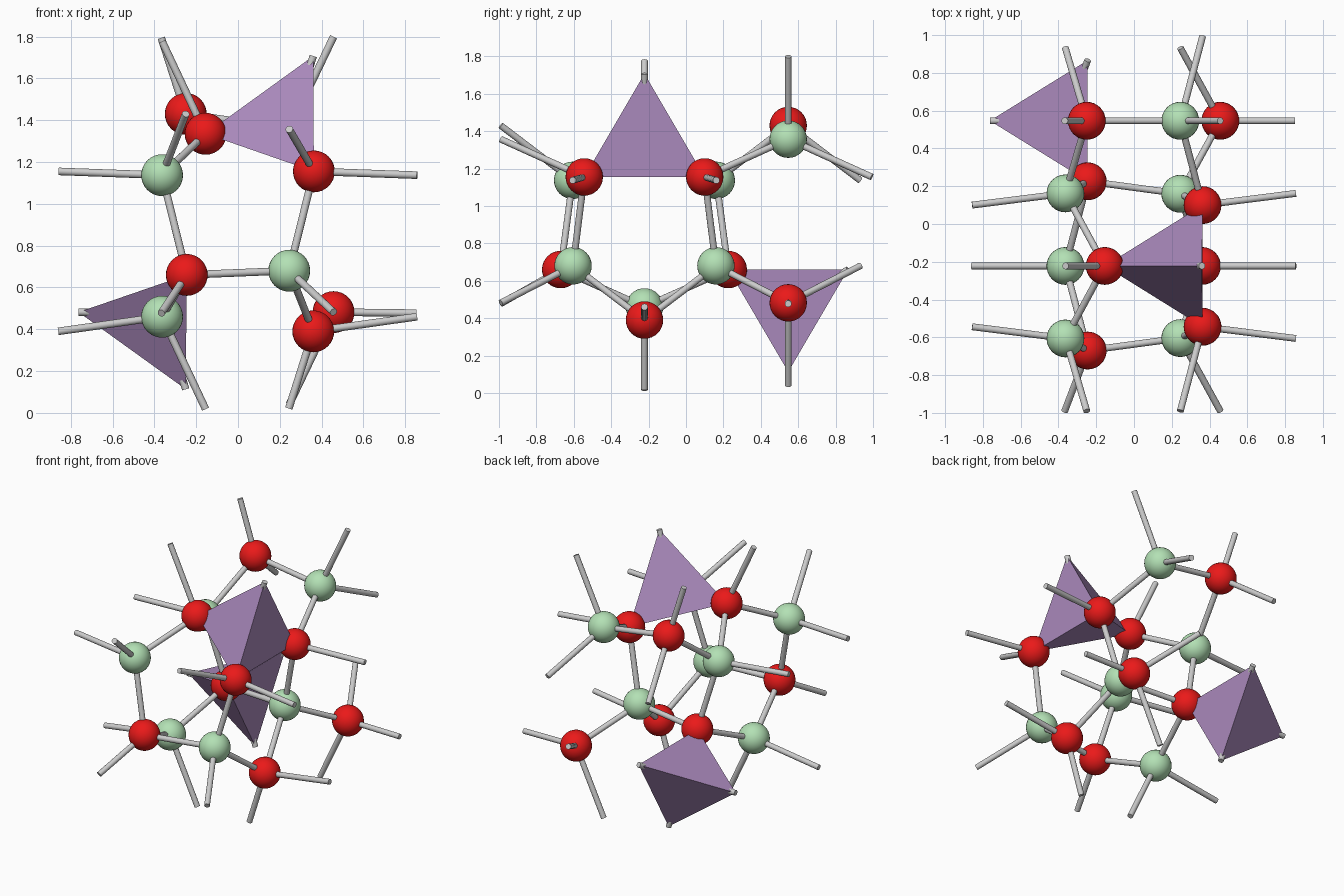
import bpy, bmesh
from mathutils import Vector
from itertools import product

if "Cube" in bpy.data.objects:
    bpy.data.objects.remove(bpy.data.objects["Cube"])

BALL_R, ROD_R, BOND_MAX = 0.1, 0.018, 0.64
CELL = Vector((1.22, 1.537, 1.317))        # repeat distances of the lattice
M = -0.222                                 # mirror plane in y
N = M + CELL.y / 2                         # second mirror plane


def material(name, rgb):
    m = bpy.data.materials.new(name)
    m.diffuse_color = (*rgb, 1)
    m.use_nodes = True
    m.node_tree.nodes["Principled BSDF"].inputs["Base Color"].default_value = m.diffuse_color
    return m


RED = material("red", (0.83, 0.01, 0.01))
GREEN = material("pale_green", (0.45, 0.75, 0.46))
PURPLE = material("purple", (0.40, 0.25, 0.50))


def mirrored(x, dy, z):
    return [Vector((x, M + dy, z)), Vector((x, M - dy, z))]


# Site positions in one cell
reds = [Vector(p) for p in ((-0.25, N, 1.43), (0.457, N, 0.482),
                            (-0.155, M, 1.335), (0.36, M, 0.39))]
reds += mirrored(-0.245, 0.448, 0.66) + mirrored(0.363, 0.322, 1.155)
greens = [Vector((0.245, N, 1.357)), Vector((-0.363, M, 0.46))]
greens += mirrored(0.245, 0.382, 0.68) + mirrored(-0.363, 0.384, 1.137)
purples = [Vector((0.243, M, 1.338)), Vector((-0.367, N, 0.477))]


def make_object(name, bm, mat=None, smooth=True):
    me = bpy.data.meshes.new(name)
    bm.normal_update()
    bm.to_mesh(me)
    bm.free()
    ob = bpy.data.objects.new(name, me)
    bpy.context.collection.objects.link(ob)
    if mat:
        me.materials.append(mat)
    if smooth:
        bpy.ops.object.select_all(action='DESELECT')
        ob.select_set(True)
        bpy.context.view_layer.objects.active = ob
        bpy.ops.object.shade_smooth_by_angle()
    return ob


def ball(name, p, mat):
    bm = bmesh.new()
    bmesh.ops.create_uvsphere(bm, u_segments=32, v_segments=16, radius=BALL_R)
    bmesh.ops.translate(bm, verts=bm.verts, vec=p)
    make_object(name, bm, mat)


def rod(name, a, b):
    d = b - a
    bm = bmesh.new()
    bmesh.ops.create_cone(bm, cap_ends=True, segments=16, radius1=ROD_R,
                          radius2=ROD_R, depth=d.length)
    rot = d.to_track_quat('Z', 'Y').to_matrix().to_4x4()
    rot.translation = (a + b) / 2
    bmesh.ops.transform(bm, matrix=rot, verts=bm.verts)
    make_object(name, bm)


def neighbours(p, others):
    """Bonded sites around p, including those in neighbouring cells."""
    found = []
    for q, s in product(others, product((-1, 0, 1), repeat=3)):
        r = q + Vector(s) * CELL
        if (r - p).length < BOND_MAX:
            found.append((r, s == (0, 0, 0)))
    return found


# Balls
for label, sites, mat in (("red_ball", reds, RED), ("green_ball", greens, GREEN),
                          ("purple_ball", purples, PURPLE)):
    for p in sites:
        ball(label, p, mat)

# Rods, each inner bond made once, outer bonds from both sides
for p in greens + purples:
    for q, inside in neighbours(p, reds):
        rod("bond_rod", p, q)
for p in reds:
    for q, inside in neighbours(p, greens + purples):
        if not inside:
            rod("outer_bond_rod", p, q)

# Tetrahedra around the purple sites
for p in purples:
    bm = bmesh.new()
    for q, inside in neighbours(p, reds):
        bm.verts.new(q)
    bmesh.ops.convex_hull(bm, input=bm.verts)
    bmesh.ops.recalc_face_normals(bm, faces=bm.faces)
    make_object("tetrahedron", bm, PURPLE, smooth=False)
